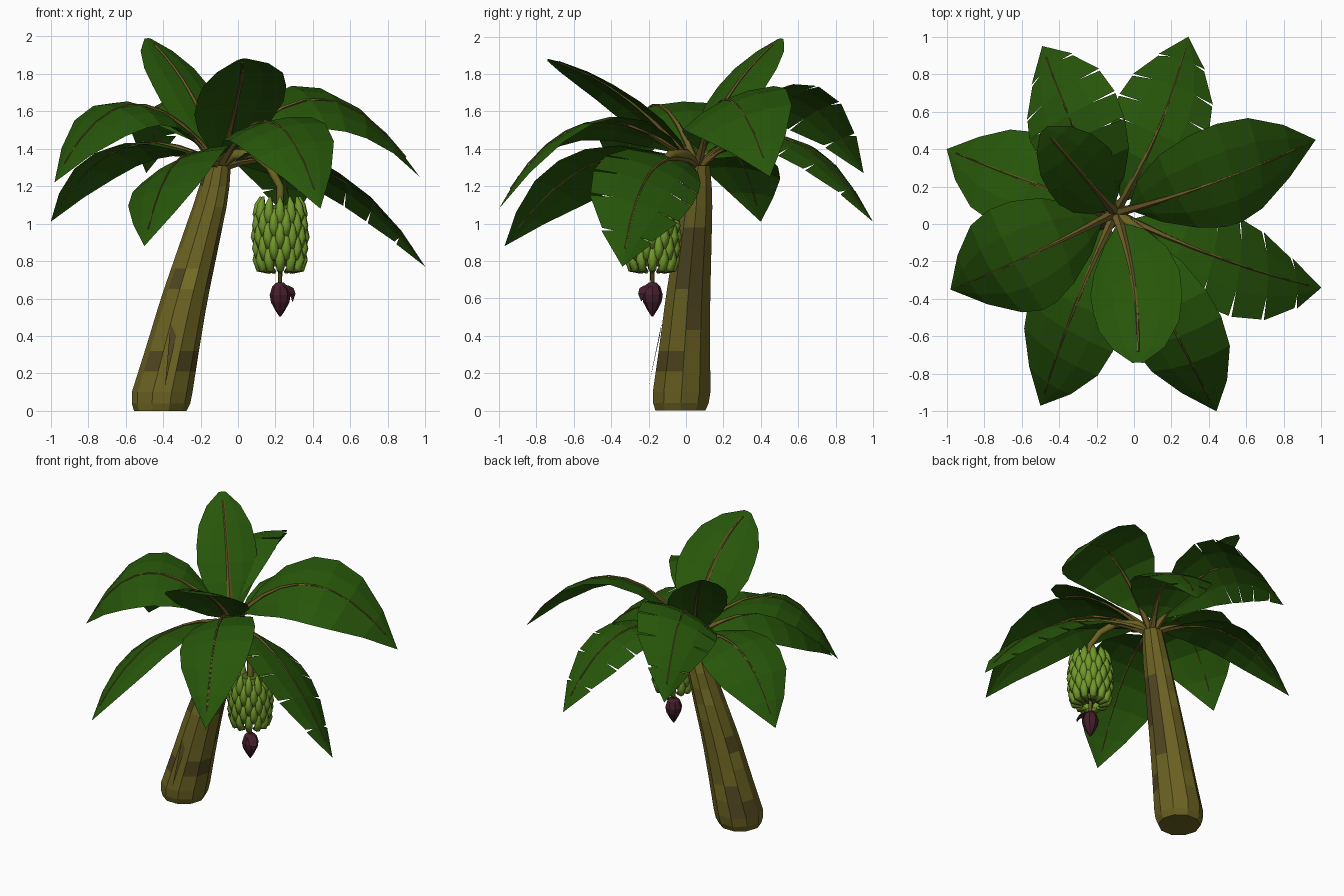
import bpy, bmesh, math, random
from mathutils import Vector

random.seed(4)
cube = bpy.data.objects.get("Cube")
if cube:
    bpy.data.objects.remove(cube)


def material(name, rgb):
    m = bpy.data.materials.new(name)
    m.use_nodes = True
    m.diffuse_color = (*rgb, 1)
    bsdf = next(n for n in m.node_tree.nodes if n.type == "BSDF_PRINCIPLED")
    bsdf.inputs["Base Color"].default_value = (*rgb, 1)
    bsdf.inputs["Roughness"].default_value = 0.9
    return m


LEAF = material("leaf green", (0.02, 0.092, 0.003))
BARK = material("olive bark", (0.148, 0.122, 0.016))
PATCH = material("dark bark patch", (0.08, 0.06, 0.015))
MOSS = material("light bark patch", (0.18, 0.16, 0.02))
RIB = material("leaf rib brown", (0.15, 0.105, 0.02))
FRUIT = material("fruit green", (0.165, 0.31, 0.024))
TIP = material("fruit tip green", (0.085, 0.15, 0.012))
FLOWER = material("flower purple", (0.06, 0.013, 0.026))


def finish(name, bm, mats, smooth=False):
    bmesh.ops.remove_doubles(bm, verts=bm.verts, dist=0.0002)
    me = bpy.data.meshes.new(name)
    bm.to_mesh(me)
    bm.free()
    for m in mats:
        me.materials.append(m)
    for p in me.polygons:
        p.use_smooth = smooth
    ob = bpy.data.objects.new(name, me)
    bpy.context.collection.objects.link(ob)


def loft(bm, rings):
    """Skin a list of closed rings and cap both ends; returns rows of faces."""
    vs = [[bm.verts.new(p) for p in ring] for ring in rings]
    n = len(vs[0])
    rows = [[bm.faces.new((a[i], a[(i + 1) % n], b[(i + 1) % n], b[i]))
             for i in range(n)] for a, b in zip(vs, vs[1:])]
    bm.faces.new(vs[0][::-1])
    bm.faces.new(vs[-1])
    return rows


def ring(c, r, sides, x=Vector((1, 0, 0)), y=Vector((0, 1, 0))):
    return [Vector(c) + r * (x * math.cos(a) + y * math.sin(a))
            for a in (math.tau * i / sides for i in range(sides))]


def tube(bm, pts, radii, sides):
    """Tapered tube along a path."""
    rings = []
    for i, p in enumerate(pts):
        d = (pts[min(i + 1, len(pts) - 1)] - pts[max(i - 1, 0)]).normalized()
        x = d.cross(Vector((0.31, -0.87, 0.2))).normalized()
        rings.append(ring(p, radii[i], sides, x, d.cross(x)))
    return loft(bm, rings)


def bezier(a, mid, b):
    """Quadratic curve that passes through mid at its middle."""
    a, mid, b = Vector(a), Vector(mid), Vector(b)
    c = 2 * mid - (a + b) / 2
    return lambda t: a * (1 - t) ** 2 + c * 2 * t * (1 - t) + b * t * t


def interp(x, table):
    for (x0, y0), (x1, y1) in zip(table, table[1:]):
        if x <= x1:
            return y0 + (y1 - y0) * max(0, x - x0) / (x1 - x0)
    return table[-1][1]


# Leaning trunk with scattered bark patches and a worn left side
def trunk_at(z):
    return (interp(z, [(0, -0.415), (0.1, -0.405), (0.6, -0.287), (1.15, -0.135), (1.4, -0.09)]),
            interp(z, [(0, -0.03), (0.6, 0.01), (1.15, 0.06), (1.4, 0.065)]), z)


GIRTH = [(0, 0.14), (0.04, 0.156), (0.1, 0.162), (0.35, 0.142), (0.65, 0.122),
         (0.95, 0.101), (1.15, 0.086), (1.31, 0.068)]
bm = bmesh.new()
heights = [0, 0.04] + [0.1 + 0.11 * i for i in range(12)]
for z, row in zip(heights, loft(bm, [ring(trunk_at(z), interp(z, GIRTH), 10) for z in heights])):
    for i, f in enumerate(row):
        f.material_index = random.choices((0, 1, 2), (10, 1, 1))[0]
        if i in (0, 9) and 0.4 < z < 0.9 and (i == 0 or z > 0.6):
            f.material_index = 1
finish("trunk", bm, [BARK, PATCH, MOSS])

# Loose strip of peeling bark
bm = bmesh.new()
bm.faces.new([bm.verts.new(p) for p in ((-0.36, -0.13, 0.47), (-0.33, -0.14, 0.4), (-0.39, -0.2, 0.13))])
finish("bark_strip", bm, [PATCH])

# Leaves: name, point at mid rib, tip, half width, roll, torn edge
BASE = Vector((-0.1, 0.06, 1.3))
OUTLINE = [(0.07, 0.04), (0.16, 0.46), (0.3, 0.8), (0.45, 0.97),
           (0.58, 1.0), (0.72, 0.88), (0.87, 0.5), (1.0, 0.0)]
ROUND = [(0.07, 0.04), (0.16, 0.48), (0.3, 0.84), (0.45, 1.0),
         (0.6, 0.98), (0.75, 0.87), (0.9, 0.56), (1.0, 0.12)]
leaves = [
    ("back_right", (-0.32, 0.51, 1.69), (-0.49, 0.95, 1.27), 0.28, 0.38, True),
    ("back_left", (0.14, 0.53, 1.455), (0.29, 1.0, 1.01), 0.26, -0.08, True),
    ("left_upper", (0.44, 0.225, 1.665), (0.97, 0.45, 1.25), 0.295, -0.42, False),
    ("left_lower", (0.48, -0.19, 1.275), (1.0, -0.34, 0.77), 0.28, 0.42, True),
    ("front_left", (0.19, -0.52, 1.54), (0.44, -1.0, 1.08), 0.255, -0.26, False),
    ("front_right", (-0.33, -0.48, 1.33), (-0.5, -0.97, 0.88), 0.275, -0.36, False),
    ("right_upper", (-0.57, -0.175, 1.635), (-0.98, -0.35, 1.22), 0.31, 0.2, False),
    ("right_lower", (-0.6, 0.24, 1.41), (-1.0, 0.4, 1.01), 0.265, -0.15, False),
    ("front_upright", (0.0, -0.33, 1.68), (0.02, -0.74, 1.88), 0.25, -0.18, False),
    ("back_upright", (-0.25, 0.235, 1.69), (-0.48, 0.505, 1.99), 0.2, 0, False),
]
for name, mid, tip, half, roll, torn in leaves:
    curve = bezier(BASE, mid, tip)
    upright = "upright" in name
    outline = ROUND if upright else OUTLINE

    def surface(t, s, width):
        d = (curve(t + 0.01) - curve(t - 0.01)).normalized()
        right = d.cross(Vector((0, 0, 1))).normalized()
        up = right.cross(d)
        side = right * math.cos(roll) + up * math.sin(roll)
        w = width * half
        return curve(t) + side * s * w - side.cross(d) * 0.17 * s * s * w

    bm = bmesh.new()
    for (t0, w0), (t1, w1) in zip(outline, outline[1:]):
        for s0, s1 in ((-1, -0.5), (-0.5, 0), (0, 0.5), (0.5, 1)):
            quad = []
            for t, w, s, inward in ((t0, w0, s0, 1), (t0, w0, s1, 1), (t1, w1, s1, -1), (t1, w1, s0, -1)):
                slit = torn and abs(s) == 1 and 0.4 < t < 0.95
                quad.append(bm.verts.new(surface(t + (0.006 * inward if slit else 0), s, w)))
            bm.faces.new(quad)
    bmesh.ops.dissolve_degenerate(bm, dist=0.0001, edges=bm.edges)
    finish(name + "_leaf", bm, [LEAF])

    # Stalk and mid rib in one tapering tube, bolder on the upright leaves
    bm = bmesh.new()
    steps = [i / 9 for i in range(10)]
    thin = 0.008 if upright else 0.004
    tube(bm, [curve(t * 0.93) for t in steps], [thin + 0.024 * (1 - t) ** 3 for t in steps], 5)
    finish(name + "_rib", bm, [RIB])

# Arching stalk that carries the fruit
HUB = Vector((0.225, -0.18, 0))
path = [BASE, Vector((-0.02, 0.0, 1.37)), Vector((0.09, -0.08, 1.37)), Vector((0.17, -0.15, 1.3)),
        HUB + Vector((0, 0, 1.2)), HUB + Vector((0, 0, 1.0)), HUB + Vector((0, 0, 0.65))]
bm = bmesh.new()
tube(bm, path, [0.035, 0.03, 0.026, 0.024, 0.022, 0.02, 0.01], 6)
finish("fruit_stalk", bm, [BARK], True)

# Core hidden behind the fruit
bm = bmesh.new()
loft(bm, [ring(HUB + Vector((0, 0, z)), r, 10)
          for z, r in ((0.77, 0.04), (0.83, 0.085), (1.04, 0.1), (1.1, 0.06))])
finish("fruit_core", bm, [TIP])

# Tiers of upward curving fruit
bm = bmesh.new()
for tier in range(5):
    z = 0.742 + tier * 0.061
    reach = 0.108 + 0.02 * math.sin(math.pi * (tier + 1) / 6)
    for k in range(12):
        a = math.tau * (k + tier % 2 / 2) / 12
        out = Vector((math.cos(a), math.sin(a), 0))
        shape = ((0.06, 0.0), (reach - 0.008, 0.018), (reach + 0.003, 0.065),
                 (reach - 0.003, 0.115), (reach - 0.015, 0.158))
        pts = [HUB + out * r + Vector((0, 0, z + h)) for r, h in shape]
        bands = tube(bm, pts, [0.011, 0.023, 0.028, 0.022, 0.006], 6)
        for f in bands[0]:
            f.material_index = 1
finish("fruit_bunch", bm, [FRUIT, TIP], True)

# Hanging flower bud with one peeled petal
bm = bmesh.new()
loft(bm, [ring(HUB + Vector((0, 0, z)), r, 8) for z, r in
          ((0.685, 0.02), (0.665, 0.042), (0.62, 0.056), (0.58, 0.049), (0.54, 0.028), (0.503, 0.004))])
finish("flower_bud", bm, [FLOWER])

bm = bmesh.new()
out, side = Vector((0.75, -0.66, 0)), Vector((0.66, 0.75, 0))
petal = [(0.035, 0.67, 0.028), (0.07, 0.655, 0.03), (0.09, 0.625, 0.022), (0.088, 0.585, 0.003)]
edge = [[bm.verts.new(HUB + out * r + side * w * s + Vector((0, 0, z))) for s in (-1, 1)]
        for r, z, w in petal]
for a, b in zip(edge, edge[1:]):
    bm.faces.new((a[0], a[1], b[1], b[0]))
finish("flower_petal", bm, [FLOWER])
